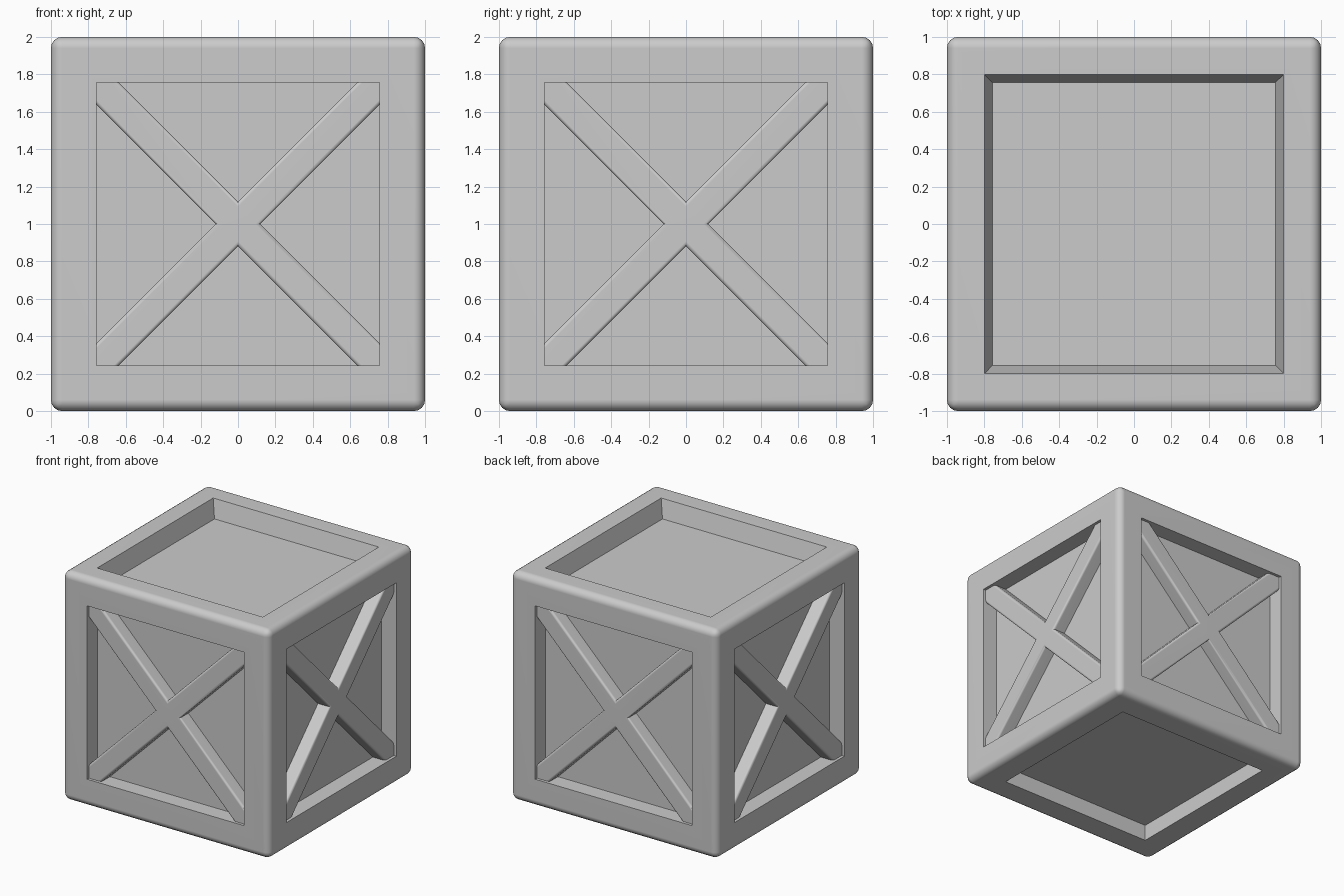
import bpy, bmesh, math
from mathutils import Matrix, Vector

if "Cube" in bpy.data.objects:
    bpy.data.objects.remove(bpy.data.objects["Cube"])

OPEN = 0.757      # half width of the recessed panels
FLOOR = 0.857     # distance of panel floors from the centre
BRACE = 0.975     # distance of brace faces from the centre
W = 0.12          # brace half width measured along the axes


def finish(bm, name, angle):
    bmesh.ops.recalc_face_normals(bm, faces=bm.faces)
    me = bpy.data.meshes.new(name)
    bm.to_mesh(me)
    bm.free()
    ob = bpy.data.objects.new(name, me)
    bpy.context.collection.objects.link(ob)
    bpy.ops.object.select_all(action='DESELECT')
    ob.select_set(True)
    bpy.context.view_layer.objects.active = ob
    bpy.ops.object.shade_smooth_by_angle(angle=math.radians(angle))
    mod = ob.modifiers.new("flat_panels", 'WEIGHTED_NORMAL')
    mod.keep_sharp = True
    return ob


# Crate body: rounded cube with a recess in every face
R = 0.06
bm = bmesh.new()
bmesh.ops.create_cube(bm, size=2, matrix=Matrix.Translation((0, 0, 1)))
bmesh.ops.bevel(bm, geom=bm.edges[:], offset=R, segments=4, profile=0.5,
                affect='EDGES', clamp_overlap=True)
sides = sorted(bm.faces, key=lambda f: -f.calc_area())[:6]
for f in sides:
    n = f.normal.copy()
    top = n.z > 0.5
    half = 0.80 if top else OPEN
    bmesh.ops.inset_individual(bm, faces=[f], thickness=1 - R - half,
                               use_even_offset=True)
    floor = bmesh.ops.extrude_discrete_faces(bm, faces=[f])['faces'][0]
    c = Vector((0, 0, 1)) + n
    depth = 0.155 if top else 1 - FLOOR
    for v in floor.verts:                                # top walls taper
        v.co = c + (v.co - c) * (OPEN / half) - n * depth
finish(bm, "crate_body", 35)


# Crossed braces: X outline extruded from the panel floor, long edges rounded
def brace(name, angle):
    bm = bmesh.new()
    arm = [(0, W), (OPEN - W, OPEN), (OPEN, OPEN), (OPEN, OPEN - W)]
    verts = []
    for k in range(4):
        rot = Matrix.Rotation(-k * math.pi / 2, 2)
        for p in arm:
            q = rot @ Vector(p)
            verts.append(bm.verts.new((q.x, -FLOOR, q.y + 1)))
    base = bm.faces.new(verts)
    ext = bmesh.ops.extrude_face_region(bm, geom=[base])['geom']
    for v in ext:
        if isinstance(v, bmesh.types.BMVert):
            v.co.y = -BRACE
    long_edges = [e for e in ext if isinstance(e, bmesh.types.BMEdge)
                  and e.calc_length() > 0.5]
    bmesh.ops.bevel(bm, geom=long_edges, offset=0.02, segments=3,
                    profile=0.5, affect='EDGES')
    bm.transform(Matrix.Rotation(angle, 4, 'Z'))
    finish(bm, name, 40)


for i, side in enumerate(("front", "right", "back", "left")):
    brace(side + "_cross_brace", i * math.pi / 2)
